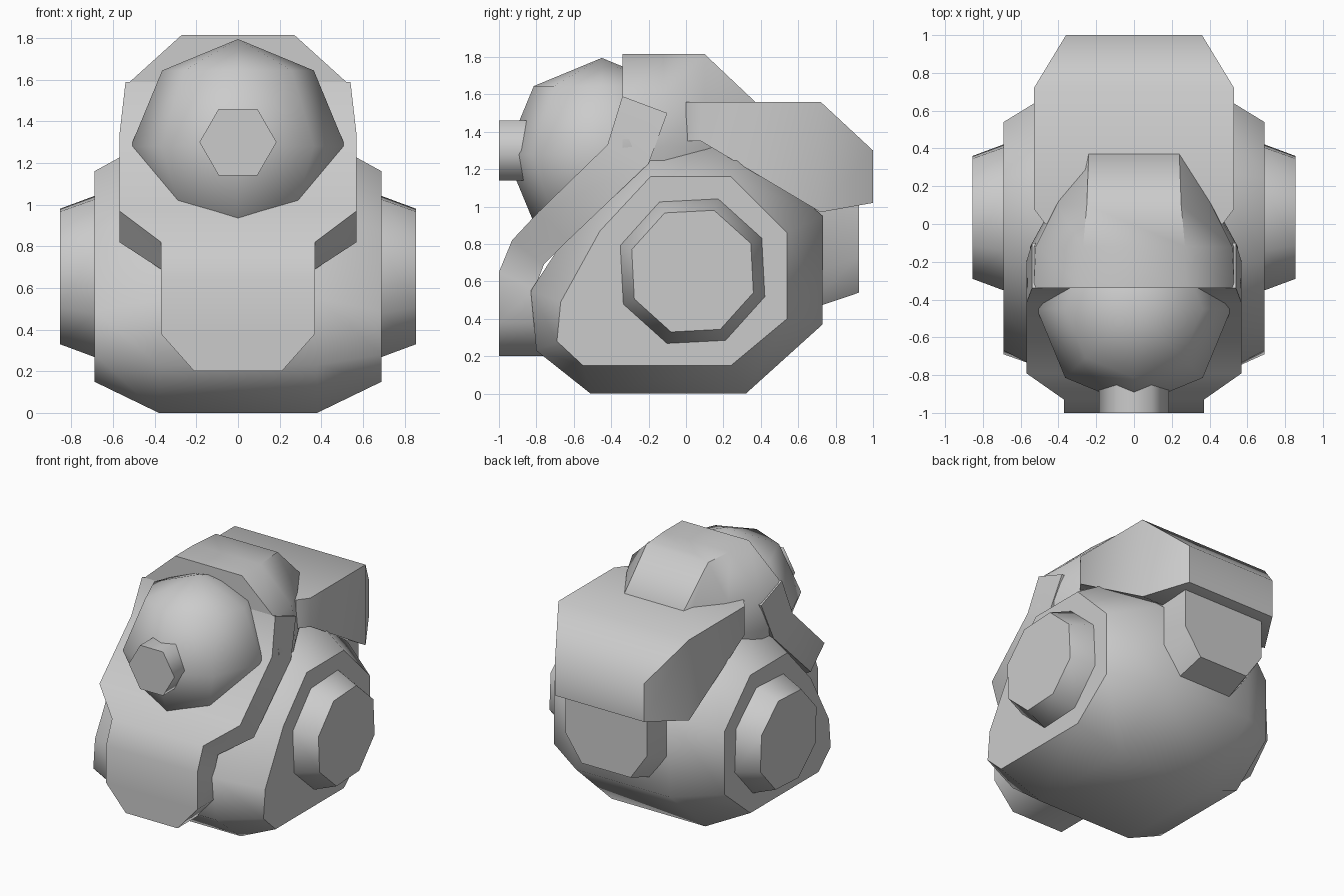
import bpy, bmesh, math
from mathutils import Vector

cube = bpy.data.objects.get("Cube")
if cube:
    bpy.data.objects.remove(cube, do_unlink=True)

COLOUR = (0.6, 0.6, 0.6, 1)
grey = bpy.data.materials.new("plain grey")
grey.use_nodes = True
grey.diffuse_color = COLOUR
grey.node_tree.nodes["Principled BSDF"].inputs["Base Color"].default_value = COLOUR


def finish(name, bm, angle):
    bmesh.ops.recalc_face_normals(bm, faces=bm.faces)
    mesh = bpy.data.meshes.new(name)
    bm.to_mesh(mesh)
    bm.free()
    mesh.materials.append(grey)
    obj = bpy.data.objects.new(name, mesh)
    bpy.context.collection.objects.link(obj)
    bpy.ops.object.select_all(action='DESELECT')
    obj.select_set(True)
    bpy.context.view_layer.objects.active = obj
    bpy.ops.object.shade_smooth_by_angle(angle=math.radians(angle))
    return obj


def loft(name, rings, angle=50):
    """Skin a row of equal-length closed rings and cap both ends."""
    bm = bmesh.new()
    rows = [[bm.verts.new(p) for p in ring] for ring in rings]
    n = len(rows[0])
    for a, b in zip(rows, rows[1:]):
        for i in range(n):
            j = (i + 1) % n
            bm.faces.new((a[i], a[j], b[j], b[i]))
    bm.faces.new(rows[0])
    bm.faces.new(rows[-1])
    return finish(name, bm, angle)


def half_ring(y, half):
    """Closed ring in the xz plane from its +x half."""
    return [(x, y, z) for x, z in half] + [(-x, y, z) for x, z in reversed(half)]


# Body: faceted drum lying across x with sloping shoulders
cap = [(-.69, .28), (-.55, .15), (.24, .15), (.54, .4), (.54, .86),
       (.24, 1.16), (-.19, 1.16), (-.46, .87), (-.67, .49)]
mid = [(-.8, .23), (-.51, 0), (.32, 0), (.73, .37), (.73, .95),
       (.3, 1.33), (-.22, 1.33), (-.55, .98), (-.83, .55)]
loft("body", [[(x, y, z) for y, z in ring] for x, ring in
              ((-.69, cap), (-.38, mid), (.38, mid), (.69, cap))])

# Side hubs: tapered octagons
for side, name in ((1, "left_hub"), (-1, "right_hub")):
    rings = []
    for x, r in ((.6, .42), (.69, .41), (.855, .345)):
        angles = [math.radians(25.5 + 45 * i) for i in range(8)]
        rings.append([(side * x, .035 + r * math.cos(a), .655 + r * math.sin(a))
                      for a in angles])
    loft(name, rings)

# Hood: arched shell over the head, narrowing to the back
loft("hood", [
    half_ring(-.34, [(.5, 1.1), (.57, 1.32), (.53, 1.58), (.27, 1.815)]),
    half_ring(-.12, [(.5, 1.1), (.55, 1.32), (.52, 1.58), (.27, 1.815)]),
    half_ring(.1, [(.4, 1.1), (.43, 1.32), (.41, 1.57), (.25, 1.815)]),
    half_ring(.37, [(.25, 1.1), (.26, 1.32), (.26, 1.45), (.24, 1.56)])])

# Bib: thick sloping plate, wide under the head and narrow at the bottom
bib = [(.54, -.34, 1.59, -.1, 1.5), (.57, -.42, 1.33, -.2, 1.23),
       (.57, -.79, .97, -.63, .82), (.37, -.93, .82, -.76, .69),
       (.37, -1, .65, -.81, .56), (.37, -1, .38, -.76, .38),
       (.21, -1, .2, -.76, .2)]
loft("bib", [[(w, fy, fz), (-w, fy, fz), (-w, by, bz), (w, by, bz)]
             for w, fy, fz, by, bz in bib])

# Head: low-poly ball
bm = bmesh.new()
bmesh.ops.create_uvsphere(bm, u_segments=8, v_segments=4, radius=.515)
bmesh.ops.translate(bm, vec=Vector((0, -.45, 1.28)), verts=bm.verts)
finish("head", bm, 60)

# Snout: short hexagonal plug
hexagon = [(.185 * math.cos(math.pi * i / 3), 1.3 + .185 * math.sin(math.pi * i / 3))
           for i in range(6)]
loft("snout", [[(x, y, z) for x, z in hexagon] for y in (-.75, -1)], 65)


# Backpack: wedge with a sloping underside and chamfered back
def box_ring(y, w, low, high):
    return half_ring(y, [(w, low), (w, high)])


loft("backpack", [box_ring(0, .47, 1.35, 1.56), box_ring(.08, .53, 1.35, 1.56),
                  box_ring(.72, .53, .97, 1.56), box_ring(1, .36, 1.02, 1.3)])

# Back pouch: chamfered block below the backpack
loft("back_pouch", [
    half_ring(y, [(w * .6, low), (w, low + .19), (w, 1.1)])
    for y, w, low in ((.6, .37, .43), (.925, .33, .54))], 40)
